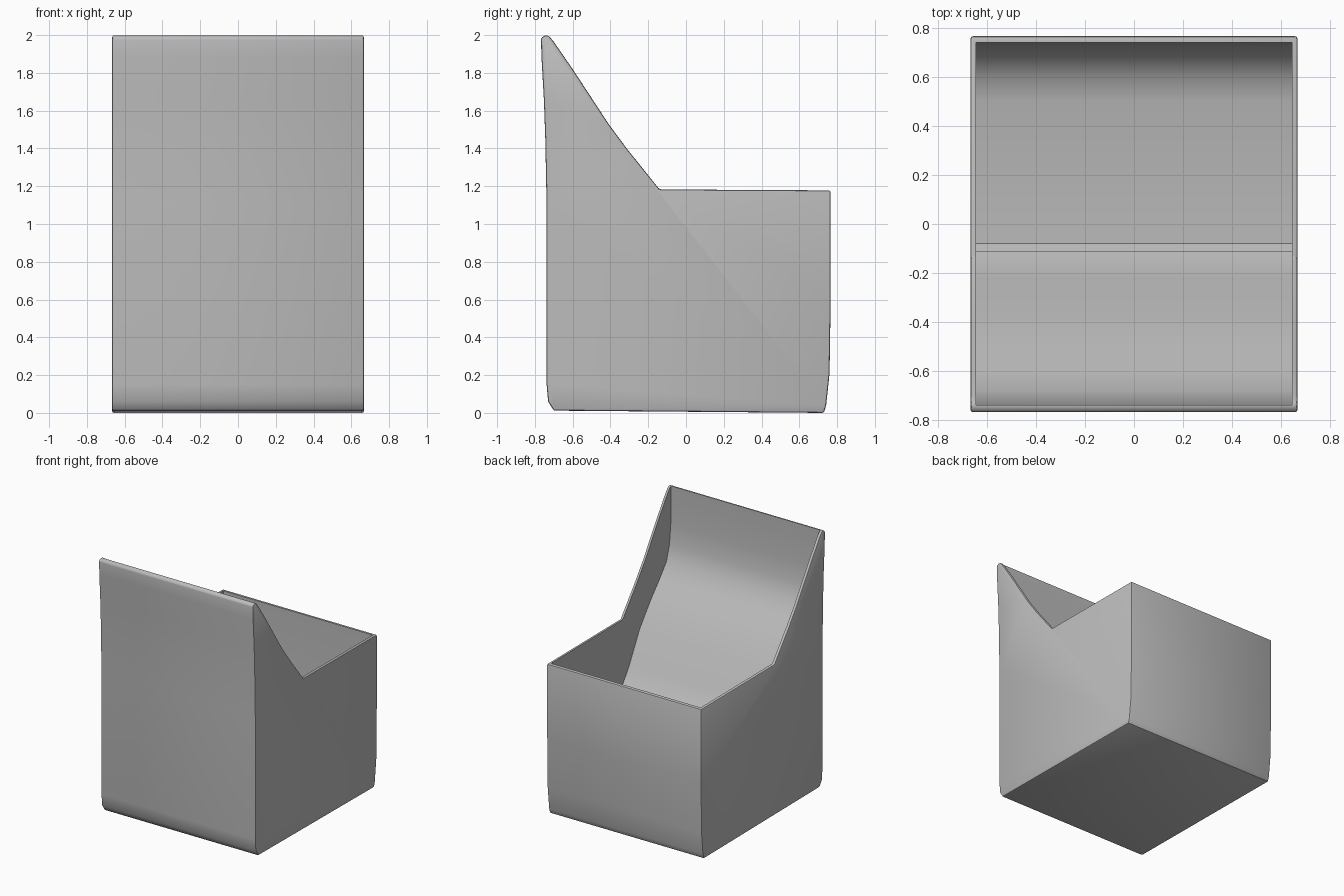
import bpy, bmesh, math

default = bpy.data.objects.get("Cube")
if default:
    bpy.data.objects.remove(default)

grey = bpy.data.materials.new("plain grey")
grey.use_nodes = True
COLOUR = (0.5, 0.5, 0.5, 1)
grey.diffuse_color = COLOUR
grey.node_tree.nodes["Principled BSDF"].inputs["Base Color"].default_value = COLOUR


def extrude_profile(name, profile, half_width):
    """Sweep a (y, z) outline across x into a closed solid."""
    bm = bmesh.new()
    face = bm.faces.new([bm.verts.new((-half_width, y, z)) for y, z in profile])
    swept = bmesh.ops.extrude_face_region(bm, geom=[face])["geom"]
    new_verts = [v for v in swept if isinstance(v, bmesh.types.BMVert)]
    bmesh.ops.translate(bm, verts=new_verts, vec=(2 * half_width, 0, 0))
    bmesh.ops.recalc_face_normals(bm, faces=bm.faces)
    mesh = bpy.data.meshes.new(name)
    bm.to_mesh(mesh)
    bm.free()
    mesh.materials.append(grey)
    obj = bpy.data.objects.new(name, mesh)
    bpy.context.collection.objects.link(obj)
    return obj


def add_bevel(obj, width, segments):
    bevel = obj.modifiers.new("Rounded edges", 'BEVEL')
    bevel.width = width
    bevel.segments = segments
    bevel.limit_method = 'ANGLE'
    bevel.angle_limit = math.radians(30)


# Outer shell: tall front, sloping sides, low back
shell_outline = [
    (-0.70, 0.012), (0.73, 0.0), (0.742, 0.04), (0.76, 0.21), (0.766, 0.6),
    (0.766, 1.178), (-0.14, 1.183), (-0.31, 1.395), (-0.41, 1.53),
    (-0.60, 1.82), (-0.70, 1.965), (-0.725, 1.995), (-0.745, 2.0),
    (-0.768, 1.985), (-0.765, 1.88), (-0.752, 1.65), (-0.745, 1.45),
    (-0.738, 1.1), (-0.738, 0.15), (-0.73, 0.06)]
box = extrude_profile("open_box", shell_outline, 0.667)
add_bevel(box, 0.014, 2)

# Cavity: curved ramp behind the front, step down to the floor, rounded back
cavity_outline = [
    (-0.738, 2.2), (-0.738, 1.9), (-0.733, 1.7), (-0.718, 1.55), (-0.68, 1.43),
    (-0.60, 1.33), (-0.50, 1.22), (-0.35, 1.03), (-0.22, 0.79), (-0.15, 0.69),
    (-0.11, 0.65), (-0.11, 0.09), (-0.08, 0.06), (0.50, 0.06), (0.60, 0.09),
    (0.68, 0.15), (0.725, 0.24), (0.74, 0.36), (0.742, 2.2)]
cavity = extrude_profile("cavity_cutter", cavity_outline, 0.645)
cavity.hide_render = True
cavity.hide_set(True)

cut = box.modifiers.new("Hollow", 'BOOLEAN')
cut.operation = 'DIFFERENCE'
cut.solver = 'EXACT'
cut.object = cavity

# Bake the shell so that smoothing applies to the finished surface
depsgraph = bpy.context.evaluated_depsgraph_get()
box_mesh = bpy.data.meshes.new_from_object(box.evaluated_get(depsgraph))
box.modifiers.clear()
box.data = box_mesh
bpy.data.objects.remove(cavity)

bpy.ops.object.select_all(action='DESELECT')
box.select_set(True)
bpy.context.view_layer.objects.active = box
bpy.ops.object.shade_smooth_by_angle(angle=math.radians(32))
